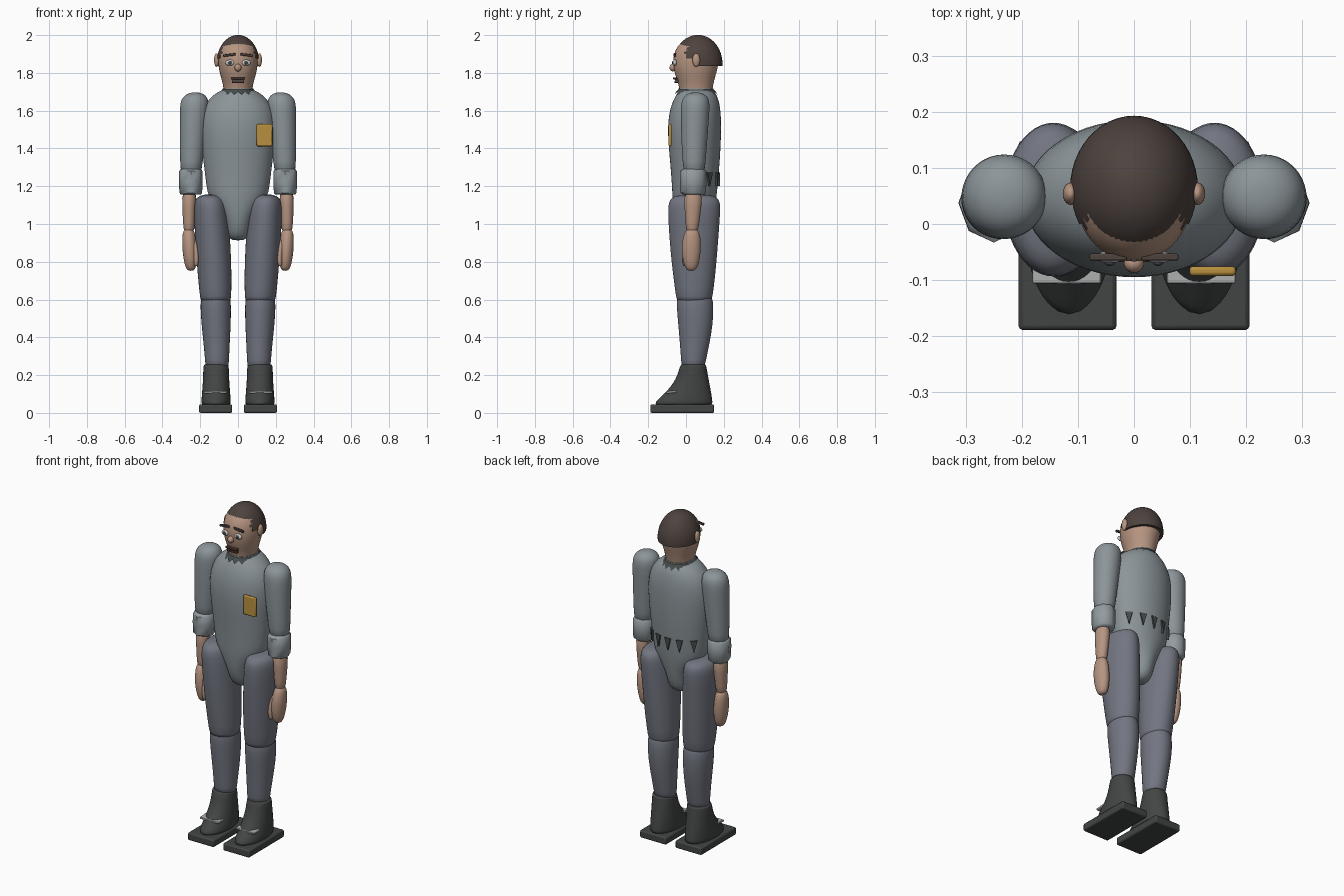
import bpy, bmesh, math
from mathutils import Matrix, Vector


def mat(name, r, g, b):
    m = bpy.data.materials.new(name)
    m.diffuse_color = (r, g, b, 1)
    return m


SHIRT = mat("shirt_grey", .26, .30, .32)
CUFF = mat("cuff_grey", .29, .33, .35)
TROUSER = mat("trouser_grey", .17, .18, .22)
SKIN = mat("skin", .47, .30, .22)
HAIR = mat("hair_brown", .075, .055, .048)
BOOT = mat("boot_black", .055, .06, .058)
TEAR = mat("tear_dark", .06, .07, .07)
LACE = mat("lace_grey", .45, .47, .46)
GOLD = mat("gold", .48, .28, .05)
WHITE = mat("eye_white", .6, .6, .58)
LIP = mat("lip_brown", .10, .045, .035)


def finish(name, bm, material, sub=0, bevel=0, angle=40):
    bmesh.ops.recalc_face_normals(bm, faces=bm.faces)
    me = bpy.data.meshes.new(name)
    bm.to_mesh(me)
    bm.free()
    ob = bpy.data.objects.new(name, me)
    bpy.context.collection.objects.link(ob)
    me.materials.append(material)
    if bevel:
        b = ob.modifiers.new("bevel", 'BEVEL')
        b.width, b.segments = bevel, 2
    if sub:
        ob.modifiers.new("sub", 'SUBSURF').levels = sub
        ob.modifiers["sub"].render_levels = sub
    bpy.ops.object.select_all(action='DESELECT')
    bpy.context.view_layer.objects.active = ob
    ob.select_set(True)
    bpy.ops.object.shade_smooth_by_angle(angle=math.radians(angle))
    return ob


def loft(name, rings, material, x=None, segs=20, sub=1, side=1, angle=60):
    """Skin ellipses given as (z, half width, front y, back y[, centre x])."""
    bm = bmesh.new()
    loops = []
    for z, rx, y0, y1, *c in rings:
        cx = (c[0] if c else (x or 0)) * side
        loops.append([bm.verts.new((cx + rx * math.cos(2 * math.pi * i / segs),
                                    (y0 + y1) / 2 + (y1 - y0) / 2 * math.sin(2 * math.pi * i / segs), z))
                      for i in range(segs)])
    for a, b in zip(loops, loops[1:]):
        for i in range(segs):
            j = (i + 1) % segs
            bm.faces.new((a[i], a[j], b[j], b[i]))
    bm.faces.new(loops[0])
    bm.faces.new(loops[-1])
    return finish(name, bm, material, sub, angle=angle)


def box(name, loc, size, material, bevel=0, rot=(0, 0, 0)):
    bm = bmesh.new()
    bmesh.ops.create_cube(bm, size=1)
    bmesh.ops.scale(bm, vec=size, verts=bm.verts)
    for ax, a in zip("XYZ", rot):
        bmesh.ops.rotate(bm, matrix=Matrix.Rotation(a, 3, ax), verts=bm.verts)
    bmesh.ops.translate(bm, vec=loc, verts=bm.verts)
    return finish(name, bm, material, bevel=bevel)


def ball(name, loc, radii, material, u=20, v=12):
    bm = bmesh.new()
    bmesh.ops.create_uvsphere(bm, u_segments=u, v_segments=v, radius=1)
    bmesh.ops.scale(bm, vec=radii, verts=bm.verts)
    bmesh.ops.translate(bm, vec=loc, verts=bm.verts)
    return finish(name, bm, material, angle=80)


# torso with rounded crotch
loft("torso", [(.913, .025, .02, .07), (.925, .05, -.01, .10), (.96, .068, -.035, .125),
               (1.02, .075, -.055, .14), (1.08, .11, -.065, .152), (1.14, .158, -.072, .162),
               (1.2, .168, -.075, .168), (1.3, .18, -.082, .177), (1.4, .192, -.092, .184),
               (1.5, .2, -.098, .187), (1.58, .194, -.092, .186), (1.64, .172, -.075, .178),
               (1.68, .135, -.055, .165), (1.703, .1, -.04, .15), (1.715, .07, -.03, .13)], SHIRT, segs=28)

# neck and head
loft("head", [(1.66, .074, -.03, .135), (1.70, .075, -.033, .138), (1.74, .08, -.04, .145),
              (1.78, .092, -.055, .155), (1.82, .102, -.066, .167), (1.87, .108, -.07, .176),
              (1.92, .103, -.06, .176), (1.96, .08, -.03, .15), (1.985, .045, .01, .11)], SKIN, segs=28)

# hair cap trimmed along a stepped hairline
bm = bmesh.new()
bmesh.ops.create_uvsphere(bm, u_segments=48, v_segments=36, radius=1)
bmesh.ops.scale(bm, vec=(.114, .13, .152), verts=bm.verts)
bmesh.ops.translate(bm, vec=(0, .063, 1.849), verts=bm.verts)


def bare(f):
    p = f.calc_center_median()
    line = 1.84 if p.y > .045 else 1.875 if p.y > -.005 else 1.91
    if p.y < -.005:
        line += .012 * math.sin(abs(p.x) * 120)
    return p.z < line


bmesh.ops.delete(bm, geom=[f for f in bm.faces if bare(f)], context='FACES')
# fold the rim inward to close the cap
rim = [e for e in bm.edges if e.is_boundary]
new = bmesh.ops.extrude_edge_only(bm, edges=rim)["geom"]
for v in [g for g in new if isinstance(g, bmesh.types.BMVert)]:
    v.co.x *= .85
    v.co.y = .063 + (v.co.y - .063) * .85
finish("hair", bm, HAIR, angle=50)

# ragged collar: a dark zigzag skirt under a plain band
bm = bmesh.new()
n = 32
pts = []
for i in range(n):
    a = 2 * math.pi * i / n
    c, s = math.cos(a), math.sin(a)
    k = 1.25 if i % 2 else 1.12
    pts.append((bm.verts.new((.083 * c, .053 + .094 * s, 1.712)),
                bm.verts.new((.083 * k * c, .053 + .094 * k * s, 1.682 if i % 2 else 1.70))))
for i in range(n):
    a, b = pts[i], pts[(i + 1) % n]
    bm.faces.new((a[0], b[0], b[1], a[1]))
finish("collar_frill", bm, TEAR, angle=30)
loft("collar_band", [(1.69, .082, -.04, .146), (1.718, .081, -.039, .145)], SHIRT, segs=32, sub=0)

# face
ball("nose", (0, -.07, 1.828), (.018, .017, .02), SKIN)
for i, z in enumerate((1.771, 1.752)):
    box(f"lip_{i}", (0, -.058 + .006 * i, z), (.076 - .01 * i, .02, .011), LIP, .003)
box("mouth", (0, -.048, 1.762), (.06, .02, .014), TEAR)

for s, tag in ((-1, "left"), (1, "right")):
    # eyes, brows and ears
    ball(f"eye_{tag}", (s * .043, -.059, 1.854), (.024, .011, .016), WHITE)
    ball(f"pupil_{tag}", (s * .043, -.069, 1.854), (.009, .006, .01), TEAR, 12, 8)
    box(f"brow_{tag}", (s * .046, -.059, 1.895), (.066, .012, .013), HAIR, .003, (0, s * .12, 0))
    ball(f"ear_{tag}", (s * .113, .054, 1.868), (.014, .02, .036), SKIN)

    # sleeve, rolled cuff, forearm, hand and thumb
    loft(f"sleeve_{tag}", [(1.26, .055, -.012, .098, .249), (1.32, .06, -.018, .104, .247),
                           (1.45, .069, -.026, .114, .24), (1.58, .076, -.029, .124, .233),
                           (1.64, .078, -.028, .127, .230), (1.672, .066, -.015, .117, .228),
                           (1.69, .043, .008, .094, .226), (1.697, .015, .036, .066, .225)],
         SHIRT, side=s)
    loft(f"cuff_{tag}", [(1.155, .052, -.012, .092), (1.165, .06, -.03, .106), (1.225, .063, -.033, .108),
                         (1.28, .062, -.033, .108), (1.292, .052, -.015, .095)],
         CUFF, x=.25, segs=8, side=s, sub=0, angle=50)
    loft(f"forearm_{tag}", [(.95, .028, .002, .062, .259), (1.0, .031, -.003, .07, .26),
                            (1.1, .037, -.009, .083, .259), (1.18, .041, -.013, .089, .257)], SKIN, side=s)
    loft(f"hand_{tag}", [(.752, .012, .012, .042, .25), (.765, .027, -.005, .06, .25),
                         (.81, .036, -.018, .073, .252), (.87, .04, -.025, .08, .256),
                         (.93, .036, -.017, .078, .26), (.965, .03, -.003, .068, .261),
                         (.978, .012, .015, .048, .261)], SKIN, side=s)
    loft(f"thumb_{tag}", [(.775, .007, -.012, .004, .224), (.79, .013, -.02, .012, .221),
                          (.84, .015, -.02, .018, .22), (.9, .014, -.008, .028, .228),
                          (.925, .007, .005, .03, .236)], SKIN, side=s, segs=12)

    # thigh and shin, overlapping at the knee
    loft(f"thigh_{tag}", [(.585, .076, -.045, .13, .118), (.6, .083, -.052, .14, .118),
                          (.72, .09, -.068, .155, .123), (.85, .093, -.083, .167, .13),
                          (1.0, .093, -.094, .178, .139), (1.09, .091, -.097, .184, .144),
                          (1.13, .082, -.088, .178, .146), (1.15, .058, -.06, .15, .147),
                          (1.157, .022, .0, .09, .147)], TROUSER, side=s, segs=24)
    loft(f"shin_{tag}", [(.23, .062, -.022, .098, .111), (.27, .063, -.026, .104, .111),
                         (.37, .07, -.033, .126, .113), (.47, .078, -.042, .143, .116),
                         (.56, .082, -.05, .147, .118), (.62, .079, -.05, .14, .118),
                         (.65, .05, -.02, .11, .118)], TROUSER, side=s, segs=24)

    # boot, sole and lace strap
    loft(f"boot_{tag}", [(.035, .078, -.168, .143), (.055, .078, -.166, .142), (.085, .077, -.135, .138),
                         (.12, .074, -.098, .132), (.16, .071, -.066, .124), (.2, .069, -.046, .116),
                         (.255, .068, -.03, .108), (.258, .06, -.022, .1)], BOOT, x=.116, side=s, segs=24)
    box(f"sole_{tag}", (s * .1185, -.02, .0225), (.175, .338, .045), BOOT, .008)
    box(f"lace_{tag}", (s * .12, -.078, .111), (.122, .055, .012), LACE, .003, (.08, 0, 0))

# chest badge
box("badge", (.14, -.084, 1.47), (.083, .017, .117), GOLD, .006)

# torn triangles around the back of the waist
for i, x in enumerate((-.14, -.07, 0, .07, .14)):
    rx, ry = .178, .128
    y = .046 + ry * math.sqrt(1 - (x / rx) ** 2)
    nrm = Vector((x / rx ** 2, (y - .046) / ry ** 2, 0)).normalized()
    t = Vector((-nrm.y, nrm.x, 0))
    c = Vector((x, y, 1.24)) - nrm * .012
    bm = bmesh.new()
    tri = [(-.02, .033), (.02, .033), (0, -.04)]
    fs = [[bm.verts.new(c + t * u + Vector((0, 0, w)) + nrm * d) for u, w in tri] for d in (0, .017)]
    for f in fs:
        bm.faces.new(f)
    for k in range(3):
        j = (k + 1) % 3
        bm.faces.new((fs[0][k], fs[0][j], fs[1][j], fs[1][k]))
    finish(f"waist_tear_{i}", bm, TEAR, angle=20)
